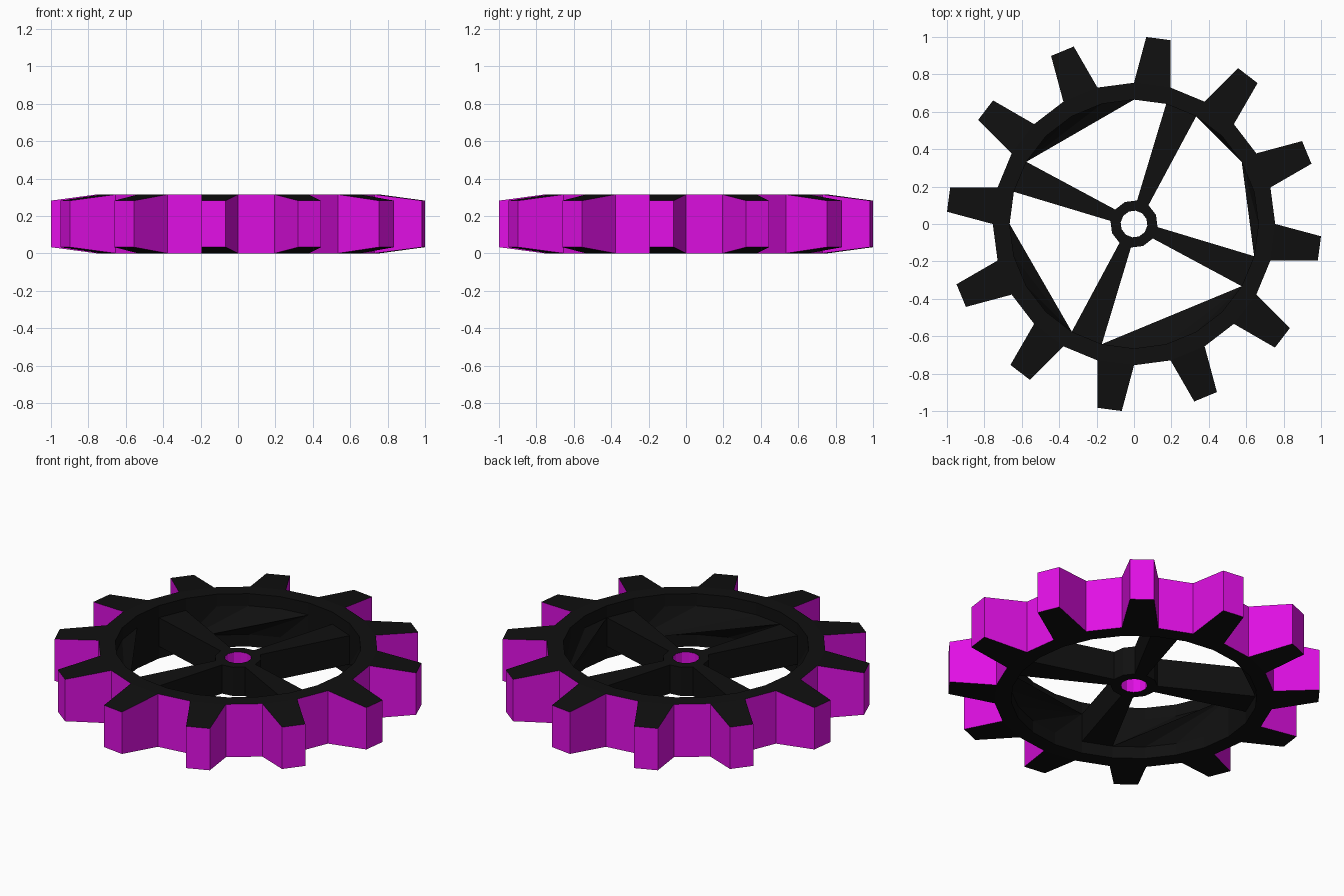
import bpy, bmesh
from math import cos, sin, radians

if "Cube" in bpy.data.objects:
    bpy.data.objects.remove(bpy.data.objects["Cube"])

H = 0.315                       # rim height
LO, HI = 0.072, 0.243           # bottom / top of spokes and hub
TIP_LO, TIP_HI = 0.033, 0.282   # tooth tips taper inwards
R_TIP, R_ROOT, R_IN, R_HUB, R_HOLE = 1.002, 0.755, 0.665, 0.127, 0.072
BLACK, PAINT = 0, 1

bm = bmesh.new()


def P(r, deg, z):
    a = radians(deg)
    return (r * cos(a), r * sin(a), z)


def face(mat, *pts):
    f = bm.faces.new([bm.verts.new(p) for p in pts])
    f.material_index = mat


def quad(mat, r0, a0, z0, r1, a1, z1):
    """Wall between two plan points; z0, z1 are (low, high) pairs."""
    face(mat, P(r0, a0, z0[0]), P(r1, a1, z1[0]), P(r1, a1, z1[1]), P(r0, a0, z0[1]))


full, tip, mid = (0, H), (TIP_LO, TIP_HI), (LO, HI)

# Rim: flat top and bottom rings plus the inner bands above and below the spokes
for a in range(0, 360, 15):
    b = a + 15
    for z, zi in ((0, LO), (H, HI)):
        face(BLACK, P(R_IN, a, z), P(R_ROOT, a, z), P(R_ROOT, b, z), P(R_IN, b, z))
        quad(BLACK, R_IN, a, (z, zi), R_IN, b, (z, zi))

# Teeth with coloured sides, and the coloured gap walls between them
for a in range(15, 375, 30):
    b, ta, tb = a + 15, a + 3.75, a + 11.25
    quad(PAINT, R_ROOT, a, full, R_TIP, ta, tip)
    quad(PAINT, R_TIP, ta, tip, R_TIP, tb, tip)
    quad(PAINT, R_TIP, tb, tip, R_ROOT, b, full)
    quad(PAINT, R_ROOT, b, full, R_ROOT, b + 15, full)
    for z, zt in ((0, TIP_LO), (H, TIP_HI)):
        face(BLACK, P(R_ROOT, a, z), P(R_TIP, ta, zt), P(R_TIP, tb, zt), P(R_ROOT, b, z))

# Inner rim walls between spokes: skewed facets cutting across the arc
for stops in ((-15, 30, 60), (75, 90, 150), (165, 180, 240), (255, 330)):
    for a, b in zip(stops, stops[1:]):
        for t in range(a, b, 15):
            face(BLACK, P(R_IN, t, HI), P(R_IN, t + 15, HI), P(R_IN, b, LO))
            face(BLACK, P(R_IN, t, LO), P(R_IN, t + 15, LO), P(R_IN, a, HI))

# Four tapered spokes
for k in range(0, 360, 90):
    o0, o1, h0, h1 = k + 60, k + 75, k + 52.5, k + 82.5
    for z in mid:
        face(BLACK, P(R_HUB, h0, z), P(R_IN, o0, z), P(R_IN, o1, z), P(R_HUB, h1, z))
    quad(BLACK, R_HUB, h0, mid, R_IN, o0, mid)
    quad(BLACK, R_HUB, h1, mid, R_IN, o1, mid)

# Hub with coloured axle hole
for i in range(12):
    a, b = 22.5 + 30 * i, 52.5 + 30 * i
    for z in mid:
        face(BLACK, P(R_HOLE, a, z), P(R_HUB, a, z), P(R_HUB, b, z), P(R_HOLE, b, z))
    quad(PAINT, R_HOLE, a, mid, R_HOLE, b, mid)
    if i % 3 != 1:              # the spokes join the remaining sides
        quad(BLACK, R_HUB, a, mid, R_HUB, b, mid)

bmesh.ops.remove_doubles(bm, verts=bm.verts, dist=1e-4)
bmesh.ops.recalc_face_normals(bm, faces=bm.faces)
mesh = bpy.data.meshes.new("gear_wheel")
bm.to_mesh(mesh)
bm.free()
for name, col in (("black", (0.005, 0.005, 0.005, 1)), ("magenta", (0.75, 0.005, 0.78, 1))):
    m = bpy.data.materials.new(name)
    m.diffuse_color = col
    m.use_nodes = True
    m.node_tree.nodes["Principled BSDF"].inputs["Base Color"].default_value = m.diffuse_color
    mesh.materials.append(m)
bpy.context.collection.objects.link(bpy.data.objects.new("gear_wheel", mesh))
